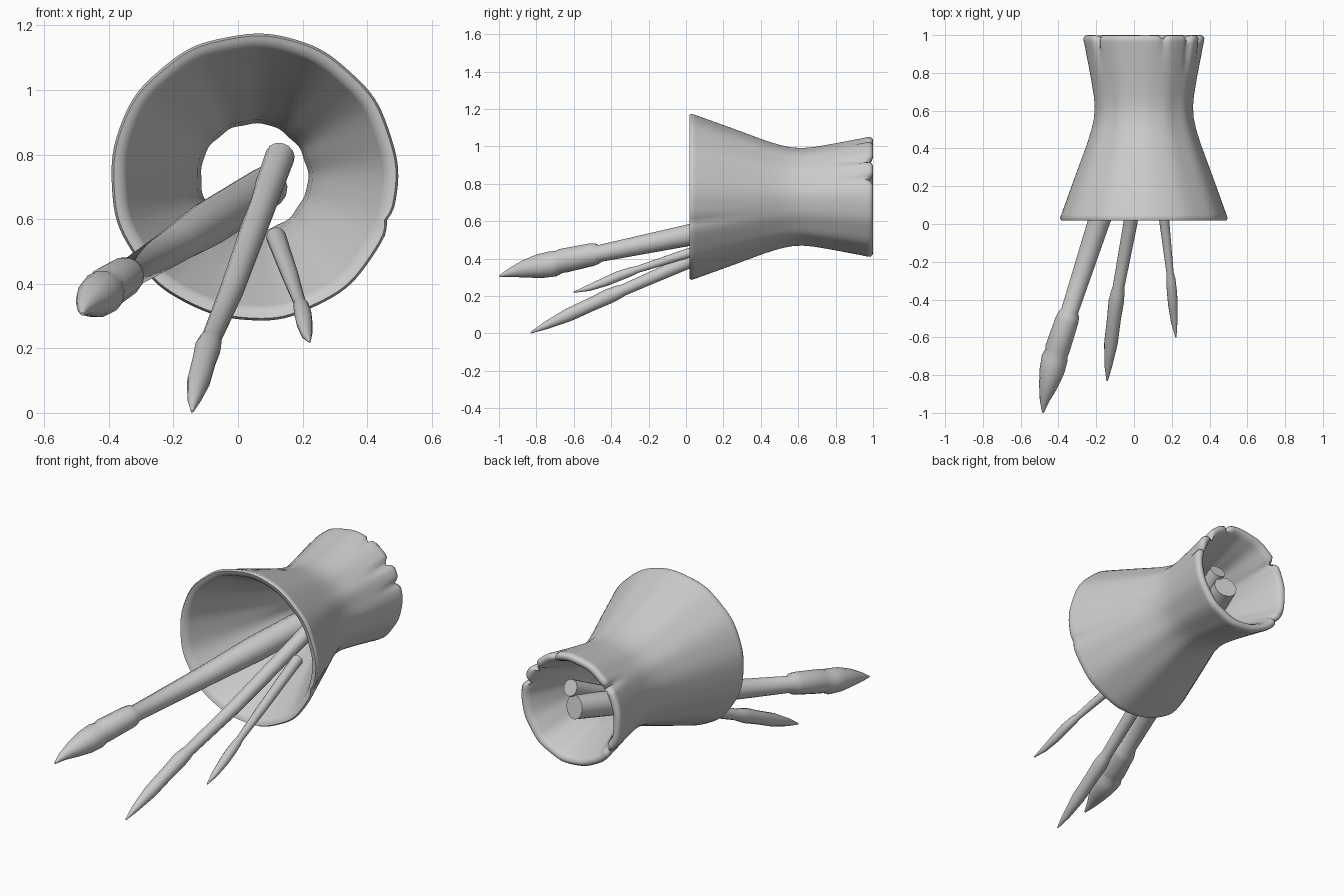
import bpy, bmesh, math, random
from mathutils import Vector

random.seed(4)


def make_object(name, rings, closed, angle):
    """Skin a list of vertex rings; closed joins last ring to first, otherwise cap the ends."""
    bm = bmesh.new()
    vr = [[bm.verts.new(p) for p in ring] for ring in rings]
    n = len(vr[0])
    pairs = list(zip(vr, vr[1:])) + ([(vr[-1], vr[0])] if closed else [])
    for a, b in pairs:
        for i in range(n):
            j = (i + 1) % n
            bm.faces.new((a[i], a[j], b[j], b[i]))
    if not closed:
        bm.faces.new(vr[0])
        bm.faces.new(vr[-1])
    bmesh.ops.recalc_face_normals(bm, faces=bm.faces)
    me = bpy.data.meshes.new(name)
    bm.to_mesh(me)
    bm.free()
    ob = bpy.data.objects.new(name, me)
    bpy.context.collection.objects.link(ob)
    bpy.ops.object.select_all(action='DESELECT')
    ob.select_set(True)
    bpy.context.view_layer.objects.active = ob
    bpy.ops.object.shade_smooth_by_angle(angle=math.radians(angle))
    return ob


# Cup: hourglass lathed around the y axis, closed wall profile (y, radius)
CX, CZ, SEG = 0.05, 0.73, 120
outer = [(0.022, 0.425), (0.018, 0.437), (0.03, 0.444), (0.05, 0.437), (0.25, 0.365),
         (0.42, 0.302), (0.50, 0.277), (0.56, 0.264), (0.62, 0.26), (0.68, 0.265),
         (0.78, 0.282), (0.84, 0.293), (0.89, 0.303), (0.93, 0.31), (0.965, 0.318),
         (0.985, 0.32), (0.998, 0.31)]
inner = [(1.0, 0.296), (0.992, 0.28), (0.97, 0.268), (0.85, 0.225), (0.72, 0.183),
         (0.62, 0.166), (0.52, 0.178), (0.40, 0.225), (0.22, 0.31), (0.05, 0.397),
         (0.03, 0.407)]
# Dents in the rear rim: angle, half width in degrees, depth, start along y
dents = [(18, 3, 0.022, 0.84), (40, 3.5, 0.03, 0.80), (70, 2.5, 0.02, 0.88),
         (141, 3, 0.028, 0.82), (215, 2.5, 0.01, 0.90)]
wobble = [(k, random.uniform(0, 6.28), random.uniform(0.001, 0.0022)) for k in (5, 9, 13)]
rings = []
for y, r in outer + inner:
    ring = []
    for i in range(SEG):
        a = 2 * math.pi * i / SEG
        rr = r + sum(h * math.sin(k * a + p) for k, p, h in wobble)
        yy = y
        for ang, w, depth, y0 in dents:
            d = (math.degrees(a) - ang + 180) % 360 - 180
            t = max(0, (y - y0) / (1 - y0)) * math.exp(-(d / w) ** 2)
            if r > 0.28:
                rr -= depth * t
            yy -= 0.02 * t
        # small nick on the front lip
        if y < 0.06 and r > 0.42:
            d = (math.degrees(a) + 18 + 180) % 360 - 180
            rr -= 0.012 * math.exp(-(d / 3) ** 2)
        ring.append((CX + rr * math.cos(a), yy, CZ + rr * math.sin(a)))
    rings.append(ring)
make_object("brush_cup", rings, True, 60)


def brush(name, pts, sides=14):
    """Tapered tube through (x, y, z, radius) points, tip first."""
    cs = [Vector(p[:3]) for p in pts]
    rings = []
    for i, p in enumerate(pts):
        d = (cs[min(i + 1, len(cs) - 1)] - cs[max(i - 1, 0)]).normalized()
        u = d.cross(Vector((0, 0, 1))).normalized()
        v = u.cross(d)
        rings.append([cs[i] + p[3] * (u * math.cos(2 * math.pi * k / sides)
                                      + v * math.sin(2 * math.pi * k / sides))
                      for k in range(sides)])
    return make_object(name, rings, False, 45)


# Large brush: curved bristle tip, ferrule, handle
brush("large_brush", [
    (-0.482, -0.998, 0.306, 0.005), (-0.475, -0.94, 0.325, 0.024),
    (-0.455, -0.86, 0.345, 0.049), (-0.435, -0.78, 0.36, 0.066),
    (-0.42, -0.71, 0.372, 0.07), (-0.41, -0.68, 0.382, 0.062),
    (-0.405, -0.66, 0.388, 0.066), (-0.355, -0.51, 0.42, 0.062),
    (-0.345, -0.48, 0.426, 0.057), (-0.34, -0.46, 0.428, 0.046),
    (-0.19, 0.0, 0.522, 0.058), (-0.095, 0.3, 0.583, 0.071), (0.09, 0.9, 0.70, 0.066)])

# Medium brush
brush("medium_brush", [
    (-0.142, -0.83, 0.004, 0.004), (-0.136, -0.75, 0.042, 0.021),
    (-0.122, -0.63, 0.098, 0.036), (-0.106, -0.50, 0.158, 0.037),
    (-0.094, -0.41, 0.20, 0.041), (-0.086, -0.36, 0.222, 0.036),
    (-0.082, -0.335, 0.232, 0.031), (-0.02, 0.0, 0.378, 0.037), (0.13, 0.88, 0.795, 0.046)])

# Small brush
brush("small_brush", [
    (0.222, -0.60, 0.22, 0.003), (0.213, -0.52, 0.243, 0.017),
    (0.206, -0.43, 0.277, 0.025), (0.201, -0.36, 0.307, 0.027),
    (0.195, -0.29, 0.332, 0.024), (0.191, -0.26, 0.342, 0.019),
    (0.162, 0.0, 0.425, 0.026), (0.118, 0.38, 0.545, 0.031)])
